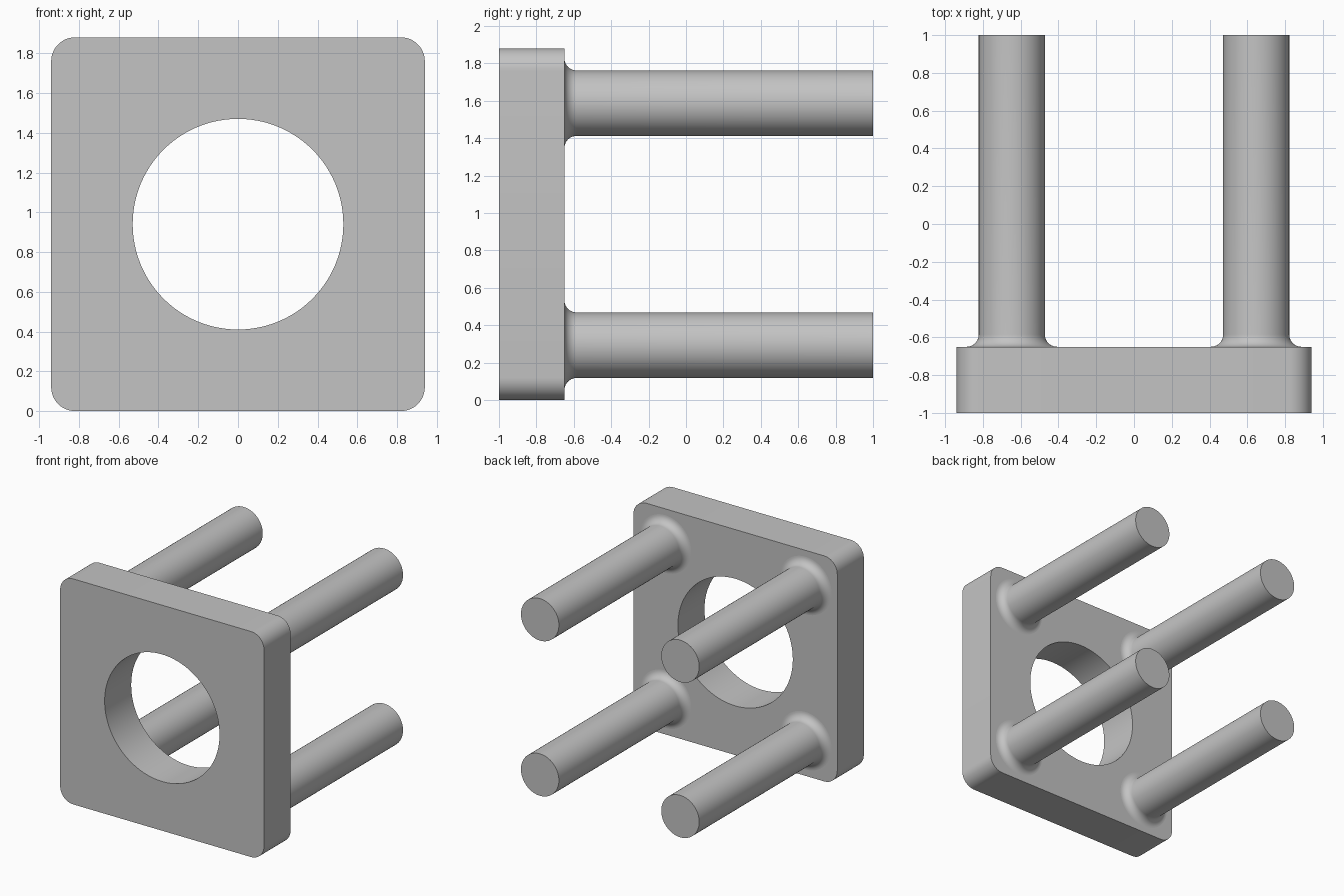
import bpy, bmesh
from math import sin, cos, pi, radians
from mathutils import Vector

cube = bpy.data.objects.get("Cube")
if cube:
    bpy.data.objects.remove(cube, do_unlink=True)

HALF, CORNER, HOLE = 0.94, 0.12, 0.53
FRONT, BACK, END = -1.0, -0.65, 1.0
ROD, FILLET, OFFSET = 0.175, 0.065, 0.647

grey = bpy.data.materials.new("plain grey")
grey.use_nodes = True
colour = (0.55, 0.55, 0.55, 1)
grey.diffuse_color = colour
grey.node_tree.nodes["Principled BSDF"].inputs["Base Color"].default_value = colour


def arc(cx, cz, r, start, sweep, steps):
    """Points along an arc in the x-z plane."""
    angles = [start + sweep * i / steps for i in range(steps + 1)]
    return [Vector((cx + r * cos(a), 0, cz + r * sin(a))) for a in angles]


def finish(bm, name):
    bmesh.ops.recalc_face_normals(bm, faces=bm.faces)
    mesh = bpy.data.meshes.new(name)
    bm.to_mesh(mesh)
    bm.free()
    mesh.materials.append(grey)
    obj = bpy.data.objects.new(name, mesh)
    bpy.context.collection.objects.link(obj)
    bpy.ops.object.select_all(action='DESELECT')
    obj.select_set(True)
    bpy.context.view_layer.objects.active = obj
    bpy.ops.object.shade_smooth_by_angle(angle=radians(30))
    return obj


def add_loop(bm, points):
    verts = [bm.verts.new(p) for p in points]
    return [bm.edges.new((v, verts[i - 1])) for i, v in enumerate(verts)]


# Rounded square plate with a round hole
outline = []
inner = HALF - CORNER
for i, (sx, sz) in enumerate([(1, 1), (-1, 1), (-1, -1), (1, -1)]):
    outline += arc(sx * inner, sz * inner, CORNER, i * pi / 2, pi / 2, 12)
bm = bmesh.new()
edges = add_loop(bm, outline) + add_loop(bm, arc(0, 0, HOLE, 0, 2 * pi, 96)[:-1])
bmesh.ops.triangle_fill(bm, edges=edges, use_beauty=True)
extruded = bmesh.ops.extrude_face_region(bm, geom=bm.faces[:], use_keep_orig=True)
back_verts = [g for g in extruded["geom"] if isinstance(g, bmesh.types.BMVert)]
bmesh.ops.translate(bm, verts=back_verts, vec=(0, BACK - FRONT, 0))
bmesh.ops.translate(bm, verts=bm.verts, vec=(0, FRONT, HALF))
finish(bm, "plate")


# Round rods, each flaring into the plate with a concave fillet
def add_rod(name, x, z):
    profile = []
    for i in range(11):
        a = pi / 2 * i / 10
        profile.append((ROD + FILLET * (1 - sin(a)), BACK + FILLET * (1 - cos(a))))
    profile += [(ROD, END), (0, END)]
    bm = bmesh.new()
    verts = [bm.verts.new((r, y, 0)) for r, y in profile]
    edges = [bm.edges.new(pair) for pair in zip(verts, verts[1:])]
    bmesh.ops.spin(bm, geom=verts + edges, cent=(0, 0, 0), axis=(0, 1, 0),
                   angle=2 * pi, steps=64)
    bmesh.ops.remove_doubles(bm, verts=bm.verts, dist=0.0001)
    bmesh.ops.translate(bm, verts=bm.verts, vec=(x, 0, z))
    finish(bm, name)


for side, sx in (("left", 1), ("right", -1)):
    for level, sz in (("upper", 1), ("lower", -1)):
        add_rod(f"{level}_{side}_rod", sx * OFFSET, HALF + sz * OFFSET)
